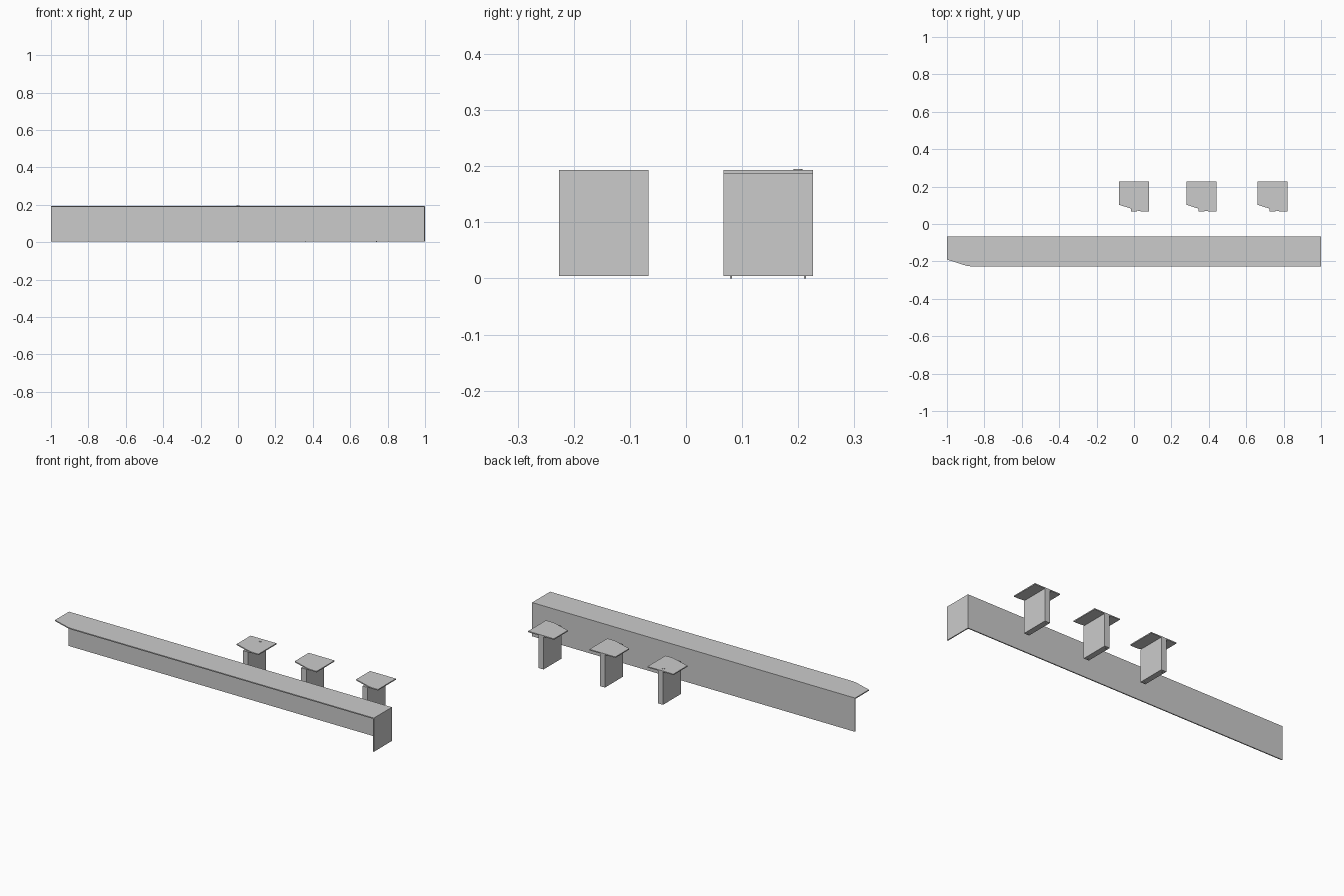
import bpy, bmesh

if "Cube" in bpy.data.objects:
    bpy.data.objects.remove(bpy.data.objects["Cube"])

TOP, UNDER, FLOOR = 0.193, 0.187, 0.004


def prism(name, outline, z0, z1):
    # extrude a flat outline upward
    bm = bmesh.new()
    face = bm.faces.new([bm.verts.new((x, y, z0)) for x, y in outline])
    ext = bmesh.ops.extrude_face_region(bm, geom=[face])
    verts = [g for g in ext["geom"] if isinstance(g, bmesh.types.BMVert)]
    bmesh.ops.translate(bm, vec=(0, 0, z1 - z0), verts=verts)
    bmesh.ops.recalc_face_normals(bm, faces=bm.faces)
    mesh = bpy.data.meshes.new(name)
    bm.to_mesh(mesh)
    bm.free()
    obj = bpy.data.objects.new(name, mesh)
    bpy.context.collection.objects.link(obj)
    return obj


def box(name, x0, x1, y0, y1, z0, z1):
    return prism(name, [(x0, y0), (x1, y0), (x1, y1), (x0, y1)], z0, z1)


def top_outline(x0, x1, y0, y1):
    # rectangle with a shallow slanted front left corner
    return [(x0, y0 + 0.036), (x0 + 0.09, y0 + 0.007), (x0 + 0.107, y0 + 0.002),
            (x0 + 0.125, y0), (x1, y0), (x1, y1), (x0, y1)]


def disc(name, x, y, z0, z1, r, sides=16):
    bpy.ops.mesh.primitive_cylinder_add(vertices=sides, radius=r, depth=z1 - z0,
                                        location=(x, y, (z0 + z1) / 2))
    bpy.context.object.name = name
    bpy.ops.object.shade_smooth_by_angle()


# long counter: top, back panel and right end panel
T = 0.006
prism("counter_top", top_outline(-1, 1, -0.226, -0.067), UNDER, TOP)
box("counter_back_panel", -1, 1 - T, -0.067 - T, -0.067, FLOOR, UNDER)
box("counter_end_panel", 1 - T, 1, -0.226, -0.067, FLOOR, UNDER)

# three small pedestals
for i, cx in enumerate((0.0, 0.36, 0.74), 1):
    prism(f"pedestal_top_{i}", top_outline(cx - 0.08, cx + 0.08, 0.067, 0.226), UNDER, TOP)
    box(f"pedestal_leg_{i}", cx - 0.016, cx + 0.016, 0.067, 0.226, FLOOR, UNDER)
    # floor glides
    for side, y in (("front", 0.08), ("back", 0.212)):
        disc(f"glide_{side}_{i}", cx, y, 0, FLOOR, 0.002, 12)

# cable cap on the first pedestal
disc("cable_cap", 0, 0.2, TOP, 0.195, 0.008, 24)
